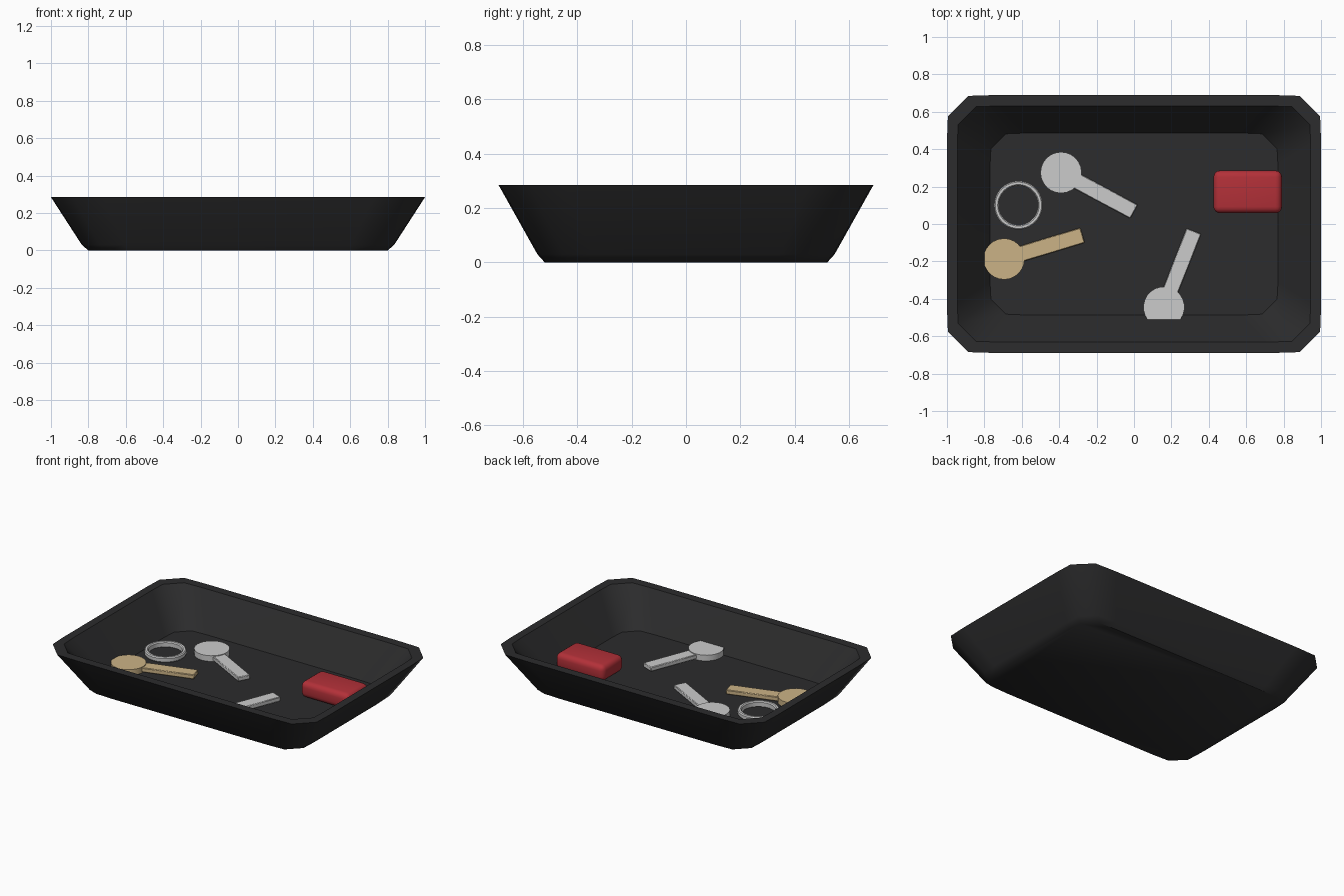
import bpy, bmesh, math
from mathutils import Matrix

if "Cube" in bpy.data.objects:
    bpy.data.objects.remove(bpy.data.objects["Cube"])


def material(name, rgb):
    m = bpy.data.materials.new(name)
    m.diffuse_color = (*rgb, 1)
    m.use_nodes = True
    m.node_tree.nodes["Principled BSDF"].inputs["Base Color"].default_value = m.diffuse_color
    return m


BLACK = material("black_plastic", (0.025, 0.025, 0.026))
RED = material("red", (0.45, 0.03, 0.04))
BRASS = material("brass", (0.6, 0.45, 0.24))


def finish(bm, name, mat=None, angle=40):
    bmesh.ops.recalc_face_normals(bm, faces=bm.faces)
    me = bpy.data.meshes.new(name)
    bm.to_mesh(me)
    bm.free()
    ob = bpy.data.objects.new(name, me)
    bpy.context.collection.objects.link(ob)
    if mat:
        me.materials.append(mat)
    bpy.ops.object.select_all(action='DESELECT')
    ob.select_set(True)
    bpy.context.view_layer.objects.active = ob
    bpy.ops.object.shade_smooth_by_angle(angle=math.radians(angle))
    return ob


def corner_loop(hx, hy, c):
    # rectangle whose corners are cut by a chamfer with soft shoulders
    q = [(hx, hy - 2.1 * c), (hx - 0.005, hy - c), (hx - c, hy - 0.005), (hx - 2.4 * c, hy)]
    pts = list(q)
    pts += [(-x, y) for x, y in reversed(q)]
    pts += [(-x, -y) for x, y in q]
    pts += [(x, -y) for x, y in reversed(q)]
    return pts


# tray: outer wall, flat rim, inner wall and floor
bm = bmesh.new()
sections = [(0.80, 0.52, 0.09, 0.0), (0.835, 0.547, 0.095, 0.03), (1.0, 0.69, 0.115, 0.285),
            (0.945, 0.632, 0.10, 0.285), (0.77, 0.487, 0.085, 0.055)]
loops = [[bm.verts.new((x, y, z)) for x, y in corner_loop(hx, hy, c)]
         for hx, hy, c, z in sections]
n = len(loops[0])
for a, b in zip(loops, loops[1:]):
    for i in range(n):
        j = (i + 1) % n
        bm.faces.new((a[i], a[j], b[j], b[i]))
bm.faces.new(loops[0])
bm.faces.new(loops[-1])
finish(bm, "tray", BLACK)


# keys: round head with a flat shaft
def key(name, head, tip, mat=None):
    dx, dy = tip[0] - head[0], tip[1] - head[1]
    length = math.hypot(dx, dy)
    place = Matrix.Translation((head[0], head[1], 0)) @ Matrix.Rotation(math.atan2(dy, dx), 4, 'Z')
    bm = bmesh.new()
    bmesh.ops.create_cone(bm, cap_ends=True, segments=24, radius1=0.11, radius2=0.11, depth=0.04,
                          matrix=place @ Matrix.Translation((0, 0, 0.074)))
    finish(bm, name + "_head", mat)
    bm = bmesh.new()
    start = 0.07
    bmesh.ops.create_cube(bm, size=1,
                          matrix=place @ Matrix.Translation(((start + length) / 2, 0, 0.074))
                          @ Matrix.Diagonal((length - start, 0.084, 0.03, 1)))
    bmesh.ops.bevel(bm, geom=bm.edges[:], offset=0.004, segments=1, affect='EDGES')
    finish(bm, name + "_shaft", mat)


key("steel_key_back", (-0.39, 0.275), (0.0, 0.066))
key("steel_key_front", (0.16, -0.445), (0.32, -0.038))
key("brass_key", (-0.695, -0.187), (-0.275, -0.06), BRASS)

# key ring: flat band swept around
bm = bmesh.new()
profile = [(0.105, 0.06), (0.124, 0.06), (0.13, 0.067), (0.13, 0.089),
           (0.124, 0.096), (0.111, 0.096), (0.105, 0.089)]
N = 40
rows = []
for i in range(N):
    t = 2 * math.pi * i / N
    rows.append([bm.verts.new((-0.618 + r * math.cos(t), 0.1 + r * math.sin(t), z))
                 for r, z in profile])
for i in range(N):
    a, b = rows[i], rows[(i + 1) % N]
    for k in range(len(profile)):
        m = (k + 1) % len(profile)
        bm.faces.new((a[k], b[k], b[m], a[m]))
finish(bm, "key_ring")

# red block with rounded edges
bm = bmesh.new()
bmesh.ops.create_cube(bm, size=1, matrix=Matrix.Translation((0.608, 0.172, 0.115))
                      @ Matrix.Diagonal((0.366, 0.228, 0.11, 1)))
bmesh.ops.bevel(bm, geom=bm.edges[:], offset=0.035, segments=4, profile=0.5, affect='EDGES')
finish(bm, "red_block", RED)
